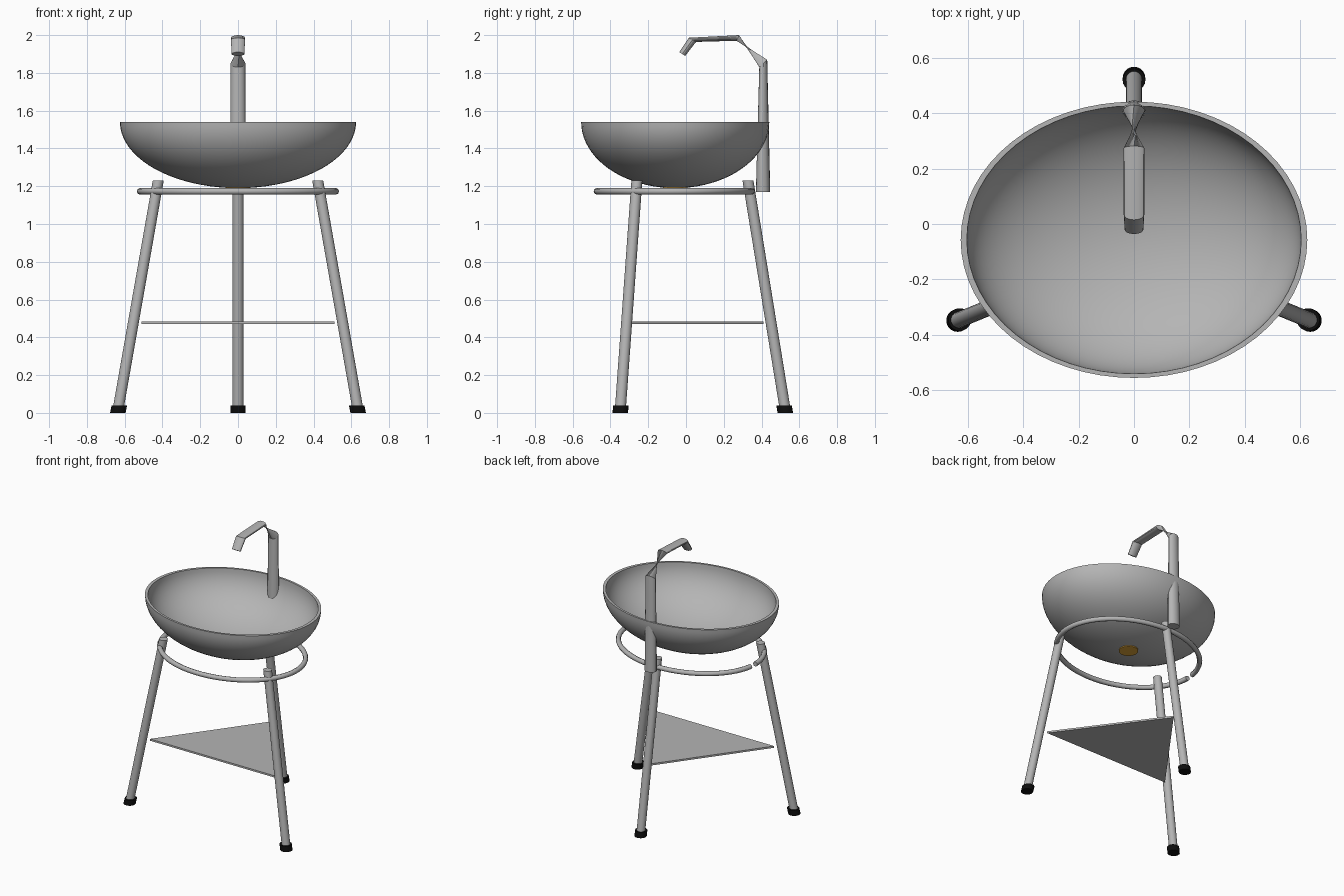
import bpy, bmesh
from math import sin, cos, pi, radians
from mathutils import Vector

cube = bpy.data.objects.get("Cube")
if cube:
    bpy.data.objects.remove(cube, do_unlink=True)


def material(name, rgb, rough=0.5):
    m = bpy.data.materials.new(name)
    m.use_nodes = True
    m.diffuse_color = (*rgb, 1)
    bsdf = m.node_tree.nodes["Principled BSDF"]
    bsdf.inputs["Base Color"].default_value = (*rgb, 1)
    bsdf.inputs["Roughness"].default_value = rough
    return m


GREY = material("satin_grey", (0.46, 0.46, 0.46))
BLACK = material("black_rubber", (0.004, 0.004, 0.004))
GOLD = material("brass", (0.70, 0.36, 0.04))


def section(centre, u, v, sides):
    """Elliptical cross-section spanned by the half-axes u and v."""
    c, u, v = Vector(centre), Vector(u), Vector(v)
    return [c + u * cos(2 * pi * i / sides) + v * sin(2 * pi * i / sides)
            for i in range(sides)]


def loft(name, rings, mat, angle=35):
    """Skin a series of cross-sections and close both ends."""
    bm = bmesh.new()
    rows = [[bm.verts.new(p) for p in ring] for ring in rings]
    n = len(rows[0])
    for a, b in zip(rows, rows[1:]):
        for i in range(n):
            j = (i + 1) % n
            bm.faces.new((a[i], a[j], b[j], b[i]))
    bm.faces.new(rows[0][::-1])
    bm.faces.new(rows[-1])
    bmesh.ops.recalc_face_normals(bm, faces=bm.faces)
    mesh = bpy.data.meshes.new(name)
    bm.to_mesh(mesh)
    bm.free()
    mesh.materials.append(mat)
    obj = bpy.data.objects.new(name, mesh)
    bpy.context.collection.objects.link(obj)
    bpy.ops.object.select_all(action='DESELECT')
    obj.select_set(True)
    bpy.context.view_layer.objects.active = obj
    bpy.ops.object.shade_smooth_by_angle(angle=radians(angle))
    return obj


def rod(name, start, end, radius, mat, sides=20):
    ends = [section(p, (radius, 0, 0), (0, radius, 0), sides) for p in (start, end)]
    return loft(name, ends, mat)


# Bowl: outer shell from the bottom up, then the inner shell back down
MID_Y, RIM = -0.057, 1.54
steps = 20


def shell(rx, ry, depth):
    rings = []
    for k in range(steps + 1):
        t = max(0.02, k / steps) * pi / 2
        rings.append(section((0, MID_Y, RIM - depth * cos(t)),
                             (rx * sin(t), 0, 0), (0, ry * sin(t), 0), 64))
    return rings


loft("bowl", shell(0.625, 0.498, 0.35) + shell(0.603, 0.483, 0.33)[::-1], GREY)

# Drain plate under the bowl
rod("drain", (0, MID_Y, 1.186), (0, MID_Y, 1.193), 0.065, GOLD, 24)

# Support ring, open by a small gap on one side
hoop = []
for k in range(65):
    a = radians(-180 + 353 * k / 64)
    out = Vector((cos(a) / 0.518, sin(a) / 0.41, 0)).normalized()
    hoop.append(section((0.518 * cos(a), -0.062 + 0.41 * sin(a), 1.173),
                        out * 0.0175, (0, 0, 0.0175), 8))
loft("support_ring", hoop, GREY, 50)

# Three splayed legs with rubber feet
legs = {"left": ((0.636, -0.348), (0.422, -0.26)),
        "right": ((-0.636, -0.348), (-0.422, -0.26)),
        "back": ((0, 0.526), (0, 0.328))}
for side, (foot, top) in legs.items():
    rod(side + "_leg", (*foot, 0.012), (*top, 1.23), 0.029, GREY)
    lean = (Vector(top) - Vector(foot)) * 0.036
    rod(side + "_foot", (*foot, 0), (*(Vector(foot) + lean), 0.04), 0.041, BLACK)

# Thin triangular shelf between the legs
corners = [(-0.512, -0.29), (0.512, -0.29), (0, 0.41)]
loft("shelf", [[Vector((*c, z)) for c in corners] for z in (0.47, 0.483)], GREY)

# Tap: each station is y, z, half-width, then the half-axis in y and z.
# The neck makes a half turn between the pillar and the spout.
stations = [(0.408, 1.17, 0.043, 0.038, 0, 1),
            (0.409, 1.85, 0.039, 0.021, 0.02, 1),
            (0.274, 1.985, 0.037, 0.007, 0.015, -1),
            (0.034, 1.975, 0.037, -0.019, 0.011, -1),
            (-0.02, 1.90, 0.034, -0.016, 0.01, -1)]
loft("tap", [section((0, y, z), (turn * w, 0, 0), (0, turn * vy, turn * vz), 16)
             for y, z, w, vy, vz, turn in stations], GREY, 30)
